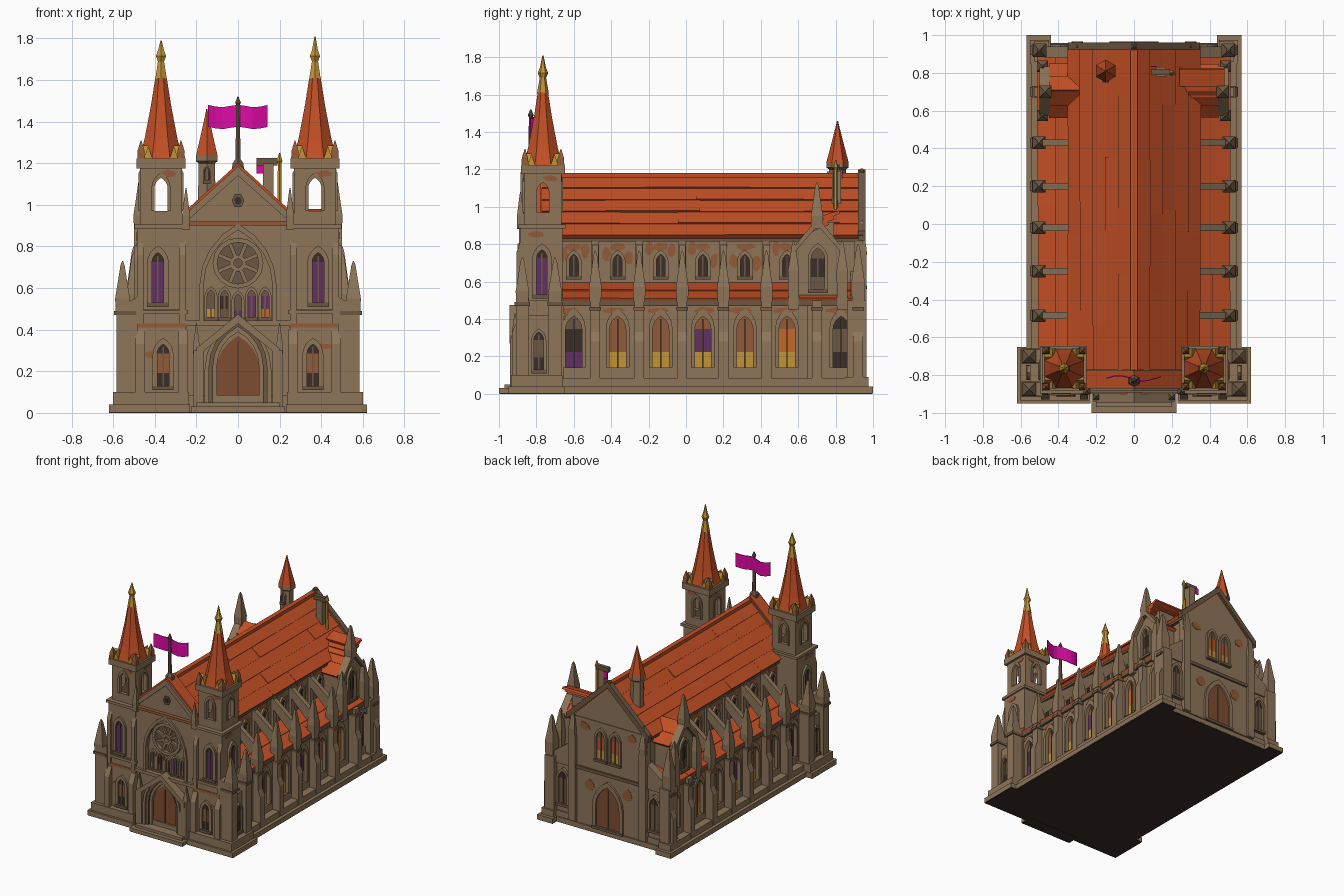
import bpy, bmesh, math, random

if "Cube" in bpy.data.objects:
    bpy.data.objects.remove(bpy.data.objects["Cube"])
random.seed(4)

def mat(name, r, g, b):
    m = bpy.data.materials.new(name)
    m.diffuse_color = [((c / 255 + .055) / 1.055) ** 2.4 for c in (r, g, b)] + [1]
    m.use_nodes = True
    m.node_tree.nodes["Principled BSDF"].inputs["Base Color"].default_value = m.diffuse_color
    return m

STONE = mat("stone", 142, 117, 89)
TRIM = mat("dark_stone", 108, 86, 66)
RUST = mat("rusty_stone", 146, 90, 56)
ROOF = mat("roof_tile", 194, 79, 37)
DOOR = mat("door_wood", 126, 76, 48)
GOLD = mat("gold", 196, 148, 54)
DARK = mat("dark_shadow", 58, 45, 40)
PURPLE = mat("purple_glass", 98, 48, 100)
ORANGE = mat("orange_glass", 196, 104, 42)
FLAG = mat("magenta_cloth", 222, 10, 165)

def mesh(name, verts, faces, mats, idx=None):
    bm = bmesh.new()
    vs = [bm.verts.new(v) for v in verts]
    for i, f in enumerate(faces):
        bm.faces.new([vs[j] for j in f]).material_index = idx[i] if idx else 0
    bmesh.ops.recalc_face_normals(bm, faces=bm.faces)
    me = bpy.data.meshes.new(name)
    bm.to_mesh(me)
    bm.free()
    for m in mats:
        me.materials.append(m)
    ob = bpy.data.objects.new(name, me)
    bpy.context.collection.objects.link(ob)
    return ob

def pt(f, u, d, z):
    # F front, B back, R right, L left: u runs along the wall, d points outward
    return {'F': (u, -d, z), 'B': (u, d, z), 'R': (d, u, z), 'L': (-d, u, z)}[f]

def prism(name, f, prof, d0, d1, m):
    n = len(prof)
    v = [pt(f, u, d, z) for d in (d0, d1) for u, z in prof]
    fs = [list(range(n)), list(range(n, 2 * n))]
    fs += [(i, (i + 1) % n, n + (i + 1) % n, n + i) for i in range(n)]
    return mesh(name, v, fs, [m])

def box(name, x0, x1, y0, y1, z0, z1, m):
    return prism(name, 'B', [(x0, z0), (x1, z0), (x1, z1), (x0, z1)], y0, y1, m)

def lathe(name, x, y, prof, n, m, turn=.5):
    # stacked rings of n sides through (radius, z) pairs
    v = [(x + r * math.cos(2 * math.pi * (i + turn) / n), y + r * math.sin(2 * math.pi * (i + turn) / n), z)
         for r, z in prof for i in range(n)]
    fs = [list(range(n)), list(range(len(v) - n, len(v)))]
    for k in range(len(prof) - 1):
        fs += [(k * n + i, k * n + (i + 1) % n, k * n + n + (i + 1) % n, k * n + n + i) for i in range(n)]
    return mesh(name, v, fs, [m])

def arch(u, z0, w, h, k=4):
    sp = z0 + h - 1.6 * w
    a = [(w - 2 * w * math.cos(math.pi / 3 * i / k), sp + 1.848 * w * math.sin(math.pi / 3 * i / k)) for i in range(k + 1)]
    left = [(-w, z0)] + a
    return [(u + x, z) for x, z in left + [(-x, z) for x, z in left[-2::-1]]]

def ring(name, f, outer, inner, d0, d1, m):
    n = len(outer)
    v = [pt(f, u, d, z) for d in (d0, d1) for p in (outer, inner) for u, z in p]
    fs = [(0, n, 3 * n, 2 * n), (n - 1, 2 * n - 1, 4 * n - 1, 3 * n - 1)]
    for i in range(n - 1):
        for a, b in ((0, n), (2 * n, 3 * n), (0, 2 * n), (n, 3 * n)):
            fs.append((a + i, a + i + 1, b + i + 1, b + i))
    return mesh(name, v, fs, [m])

def pierced_wall(name, f, u, d0, d1, W, zb, zt, z0, w, h, m):
    # rectangular wall panel with a pointed opening
    inner = arch(u, z0, w, h)
    outer = [(u + math.copysign(W, x - u), z) for x, z in inner]
    outer[4:7] = [(u - W, zt), (u, zt), (u + W, zt)]
    ring(name, f, outer, inner, d0, d1, m)
    prism(name + "_sill", f, [(u - W, zb), (u + W, zb), (u + W, z0), (u - W, z0)], d0, d1, m)

def glass(name, f, u, d, z0, w, h, mats):
    # pane coloured in three height zones
    a = arch(u, z0, w, h)
    zs = a[1][1]
    zm = z0 + (zs - z0) * .4
    v = [pt(f, x, d, z) for x, z in [(u - w, z0), (u + w, z0), (u - w, zm), (u + w, zm)] + a[1:-1]]
    mesh(name, v, [(0, 1, 3, 2), (2, 3, len(v) - 1, 4), list(range(4, len(v)))], mats, [0, 1, 2])

def window(name, f, u, d, z0, w, h, mats, t=.018):
    glass(name + "_glass", f, u, d + .003, z0, w, h, mats)
    ring(name + "_frame", f, arch(u, z0, w + t, h + 1.4 * t), arch(u, z0, w, h), d - .005, d + .016, STONE)
    prism(name + "_sill", f, [(u - w - t, z0 - .02), (u + w + t, z0 - .02), (u + w + t, z0), (u - w - t, z0)], d - .005, d + .022, TRIM)
    prism(name + "_mullion", f, [(u - .004, z0), (u + .004, z0), (u + .004, z0 + h * .93), (u - .004, z0 + h * .93)], d, d + .01, TRIM)

def pinnacle(x, y, z0, zs, zt, w):
    r = w * .7071
    lathe("pinnacle", x, y, [(r, z0), (r * 1.08, zs), (r * .72, zs + (zt - zs) * .4), (r * .3, zt - .02), (.003, zt)], 4, STONE)

def patch(f, u, d, z, w, h, m):
    # thin irregular weathering plate
    p = [(u + w * random.uniform(.6, 1) * math.cos(a), z + h * random.uniform(.6, 1) * math.sin(a)) for a in [i * math.pi / 3.5 for i in range(7)]]
    prism("weathered_patch", f, p, d - .002, d + .003, m)

def tiles(name, f, a, b, d0, d1, n):
    # overlapping courses of slabs from eave point a to ridge point b
    du, dz = b[0] - a[0], b[1] - a[1]
    L = math.hypot(du, dz)
    nu, nz = (-dz / L, du / L) if du > 0 else (dz / L, -du / L)
    def P(t, o):
        return (a[0] + du * t + nu * o, a[1] + dz * t + nz * o)
    for i in range(n):
        t0, t1, d = i / n - .02, min(1, (i + 1) / n + .03), d0
        while d < d1 - .001:
            e = d + random.uniform(.25, .6)
            e = d1 if e > d1 - .12 else e
            k = random.uniform(.012, .02)
            prism(name, f, [P(t0, -.012), P(t1, -.012), P(t1, .006), P(t0, k)], d, e, ROOF)
            d = e

# plinth and front steps, with dark undersides
for x, y0, y1, z in ((.57, -.9, .95, .04), (.545, -.9, .94, .085), (.225, -1, -.9, .03), (.2, -.97, -.9, .05)):
    box("plinth", -x, x, y0, y1, .004, z, STONE)
    box("plinth_underside", -x + .002, x - .002, y0 + .002, y1 - .002, 0, .004, DARK)
for s in (1, -1):
    for x0, x1, y0, y1, z in ((.23, .62, -.95, -.65, .04), (.235, .6, -.935, -.66, .1), (.44, .57, .85, 1, .04), (.45, .55, .85, .975, .09)):
        box("corner_plinth", *sorted((s * x0, s * x1)), y0, y1, .004, z, STONE)
        box("corner_underside", *sorted((s * x0, s * x1)), y0 + .002, y1 - .002, 0, .004, DARK)

# nave, aisles and main roof
prism("nave", 'B', [(-.31, .05), (.31, .05), (.31, .86), (0, 1.15), (-.31, .86)], -.8, .93, STONE)
box("aisles", -.465, .465, -.7, .93, .05, .5, STONE)
box("ridge_cap", -.018, .018, -.78, .95, 1.15, 1.18, ROOF)
for s in (1, -1):
    tiles("nave_roof", 'B', (s * .335, .845), (0, 1.162), -.79, .945, 5)
    prism("aisle_roof_core", 'B', [(s * .3, .49), (s * .49, .49), (s * .3, .575)], -.68, .93, TRIM)
    tiles("aisle_roof", 'B', (s * .5, .5), (s * .31, .59), -.66, .9, 2)
    box("nave_cornice", *sorted((s * .3, s * .335)), -.66, .94, .815, .85, TRIM)
    box("aisle_cornice", *sorted((s * .46, s * .505)), -.66, .94, .47, .5, TRIM)

# side bays: windows, buttresses and flying buttresses
bays = [-.6, -.365, -.135, .09, .315, .54, .83]
for f, s in (('R', 1), ('L', -1)):
    for i, y in enumerate(bays):
        pane = {0: (PURPLE, DARK, TRIM), 3: (GOLD, PURPLE, RUST), 5: (GOLD, ORANGE, RUST), 6: (DARK, TRIM, DARK)}.get(i, (GOLD, RUST, RUST))
        pierced_wall("aisle_bay", f, y, .46, .487, .113, .08, .47, .14, .043, .275, STONE)
        glass("aisle_glass", f, y, .469, .14, .043, .275, pane)
        ring("aisle_arch", f, arch(y, .14, .062, .315), arch(y, .14, .043, .275), .48, .497, STONE)
        prism("aisle_mullion", f, [(y - .004, .14), (y + .004, .14), (y + .004, .4), (y - .004, .4)], .465, .478, TRIM)
        patch(f, y + random.uniform(-.03, .03), .487, .445, .07, .02, RUST)
        if i < 6:
            window("clerestory_window", f, y, .31, .63, .024, .115, (DARK, DARK, DARK))
            for k in (-1, 1):
                patch(f, y + k * .06, .31, random.uniform(.7, .78), .03, .05, RUST)
            patch(f, y, .31, .785, .06, .025, RUST)
    for y in (-.485, -.25, -.02, .2, .43, .7, .92):
        prism("buttress", 'F', [(s * .45, .05), (s * .55, .05), (s * .55, .28), (s * .53, .33), (s * .53, .5), (s * .45, .5)], -y - .026, -y + .026, STONE)
        box("buttress_band", *sorted((s * .45, s * .54)), y - .031, y + .031, .445, .465, RUST if y in (-.25, .43) else TRIM)
        if y < .6:
            pinnacle(s * .503, y, .49, .57, .765, .062)
            prism("flying_buttress", 'F', [(s * .52, .55), (s * .52, .65), (s * .3, .82), (s * .3, .75), (s * .45, .6)], -y - .018, -y + .018, STONE)
            box("clerestory_pier", *sorted((s * .3, s * .33)), y - .02, y + .02, .56, .83, STONE)
    # transept with cross gable
    prism("transept", f, [(.59, .45), (.82, .45), (.82, .77), (.705, .9), (.59, .77)], .2, .47, STONE)
    window("transept_window", f, .705, .47, .56, .036, .22, (TRIM, DARK, TRIM))
    for e in (.575, .835):
        tiles("transept_roof", f, (e, .77), (.705, .91), .18, .45, 2)
        prism("transept_coping", f, [(e, .75), (e, .785), (.705, .94), (.705, .9)], .445, .5, STONE)
        pinnacle(s * .485, e, .45, .66, .82, .055)
    pinnacle(s * .47, .7, .88, .95, 1.13, .06)
    pinnacle(s * .5, .92, .49, .6, .8, .066)
    box("corner_pier", *sorted((s * .45, s * .53)), .86, .965, .05, .5, STONE)

# loose raised slabs on the right transept
for i in range(3):
    tiles("loose_tiles", 'R', (.675 + .03 * i, .88 + .03 * i), (.76 + .03 * i, .915 + .03 * i), .2 + .02 * i, .48, 1)
box("loose_tile_support", .28, .42, .72, .79, .8, .92, STONE)

# back facade
box("back_wall", -.33, .33, .9, .945, .05, .86, STONE)
prism("back_gable", 'B', [(-.33, .85), (.33, .85), (0, 1.17)], .9, .94, STONE)
for s in (1, -1):
    prism("back_coping", 'B', [(s * .35, .82), (s * .35, .87), (0, 1.2), (0, 1.15)], .92, .96, TRIM)
    prism("back_shoulder", 'B', [(s * .3, .45), (s * .48, .45), (s * .48, .53), (s * .3, .66)], .88, .94, STONE)
    prism("back_buttress", 'B', [(s * .27, .05), (s * .33, .05), (s * .33, .72), (s * .27, .72)], .93, .965, STONE)
    pinnacle(s * .3, .94, .7, .76, .93, .05)
    window("back_aisle_window", 'B', s * .39, .935, .15, .036, .25, (TRIM, TRIM, DARK))
    window("back_lancet", 'B', s * .06, .945, .58, .034, .22, (GOLD, ROOF, TRIM))
    patch('B', s * .16, .945, .36, .05, .05, RUST)
    patch('B', s * .2, .945, .8, .05, .04, RUST)
box("back_band", -.33, .33, .94, .957, .46, .485, TRIM)
window("back_door", 'B', 0, .945, .06, .1, .32, (DOOR, DOOR, DOOR), .03)
lathe("back_finial", 0, .94, [(.02, 1.15), (.02, 1.19), (.004, 1.205)], 6, TRIM)

# small ridge turret, and its broken twin with a torn banner
lathe("turret_shaft", -.15, .81, [(.05, .98), (.045, 1.2), (.06, 1.21), (.06, 1.235)], 6, STONE)
lathe("turret_roof", -.15, .81, [(.06, 1.235), (.035, 1.33), (.012, 1.42), (.003, 1.46)], 6, ROOF)
window("turret_window", 'F', -.15, -.77, 1.12, .012, .06, (DARK,) * 3, .006)
box("broken_turret", .12, .17, .78, .83, 1.0, 1.2, STONE)
box("broken_beam", .09, .19, .79, .82, 1.19, 1.225, TRIM)
box("torn_banner", .09, .12, .83, .836, 1.15, 1.2, FLAG)
lathe("gilded_post", .2, .8, [(.012, .95), (.01, 1.2), (.016, 1.21), (.003, 1.25)], 6, GOLD)

# front facade centre: rose window, gallery and gable
box("front_wall", -.26, .26, -.845, -.68, .05, .92, STONE)
pierced_wall("rose_wall", 'F', 0, .84, .88, .26, .05, .9, .44, .17, .45, STONE)
ring("rose_arch", 'F', arch(0, .44, .185, .47), arch(0, .44, .165, .44), .87, .893, STONE)
circle = lambda r, n=16: [(r * math.cos(2 * math.pi * i / n), .72 + r * math.sin(2 * math.pi * i / n)) for i in range(n + 1)]
ring("rose_rim", 'F', circle(.122), circle(.1), .84, .875, STONE)
ring("rose_hub", 'F', circle(.04), circle(.02), .84, .872, STONE)
prism("rose_glass", 'F', circle(.1)[:-1], .84, .848, TRIM)
for i in range(8):
    c, s = math.cos(math.pi * (i + .5) / 4), math.sin(math.pi * (i + .5) / 4)
    prism("rose_spoke", 'F', [(r * c - o * s, .72 + r * s + o * c) for r, o in ((.03, -.009), (.11, -.009), (.11, .009), (.03, .009))], .84, .867, STONE)
for i, x in enumerate((-.13, -.065, 0, .065, .13)):
    pane = ((GOLD, TRIM, TRIM), (TRIM, DARK, TRIM), (PURPLE, TRIM, TRIM), (PURPLE, PURPLE, TRIM), (ORANGE, PURPLE, TRIM))[i]
    window("gallery_window", 'F', x, .845, .46, .018, .13 - .02 * (i == 2), pane, .013)
box("gallery_ledge", -.25, .25, -.9, -.84, .42, .445, STONE)
prism("front_gable", 'F', [(-.26, .9), (.26, .9), (.26, .93), (0, 1.17), (-.26, .93)], .78, .865, STONE)
box("front_band", -.26, .26, -.893, -.84, .9, .92, RUST)
for k, (r, m) in enumerate(((.03, TRIM), (.018, DARK))):
    prism("gable_eye", 'F', [(r * math.cos(a * math.pi / 3), 1.02 + 1.2 * r * math.sin(a * math.pi / 3)) for a in range(6)], .86, .873 + .004 * k, m)
for s in (1, -1):
    prism("front_coping", 'F', [(s * .27, .9), (s * .27, .94), (0, 1.185), (0, 1.14)], .77, .885, STONE)
    prism("front_gable_roof", 'F', [(s * .27, .939), (s * .27, .955), (0, 1.2), (0, 1.184)], .775, .87, ROOF)
    pinnacle(s * .25, -.885, .88, .95, 1.08, .035)

# entrance portal
for w, d, m in ((.16, .935, STONE), (.14, .92, TRIM), (.12, .905, STONE)):
    ring("portal_arch", 'F', arch(0, .05, w, .215 + 1.25 * w), arch(0, .05, w - .02, .19 + 1.25 * w), .84, d, m)
glass("portal_door", 'F', 0, .887, .05, .105, .32, (DOOR,) * 3)
box("door_gap", -.003, .003, -.891, -.885, .05, .34, DARK)
for s in (1, -1):
    prism("portal_gable", 'F', [(s * .2, .27), (s * .2, .31), (0, .475), (0, .43)], .87, .945, STONE)
    box("portal_pier", *sorted((s * .165, s * .215)), -.94, -.85, .03, .3, STONE)
    pinnacle(s * .2, -.915, .28, .32, .43, .03)

# towers
CX, CY = .37, -.765
for f, s in (('R', 1), ('L', -1)):
    x = s * CX
    box("tower_base", *sorted((s * .25, s * .5)), -.895, -.655, .05, .5, STONE)
    box("tower_middle", *sorted((s * .255, s * .485)), -.885, -.66, .5, .9, STONE)
    for z, o, m in ((.475, .01, STONE), (.41, .006, RUST), (.885, .005, STONE)):
        box("tower_band", *sorted((s * (.25 - o), s * (.492 + o))), -.893 - o, -.65 + o, z, z + .02, m)
    # open belfry from four pierced walls
    for g, u, c in (('F', x, -CY), ('B', x, CY), (f, CY, CX), ({'R': 'L', 'L': 'R'}[f], CY, -CX)):
        pierced_wall("belfry_wall", g, u, c + .075, c + .1, .1, .9, 1.18, .97, .032, .16, STONE)
        ring("belfry_arch", g, arch(u, .97, .046, .185), arch(u, .97, .032, .16), c + .09, c + .108, STONE)
        patch(g, u + .04, c + .1, 1.15, .05, .02, RUST)
        for k in (-1, 1):
            prism("gold_dormer", g, [(u + k * .062 - .02, 1.222), (u + k * .062 + .02, 1.222), (u + k * .062, 1.285)], c + .06, c + .105, GOLD)
    box("tower_cornice", x - .118, x + .118, CY - .118, CY + .118, 1.175, 1.222, STONE)
    lathe("spire", x, CY, [(.112, 1.222), (.085, 1.32), (.052, 1.48), (.03, 1.61)], 8, ROOF)
    lathe("spire_finial", x, CY, [(.032, 1.605), (.017, 1.69), (.028, 1.715), (.016, 1.745), (.003, 1.81 if s > 0 else 1.79)], 6, GOLD)
    for a in (-1, 1):
        for b in (-1, 1):
            lathe("spire_corner", x + a * .096, CY + b * .096, [(.026, 1.222), (.024, 1.26), (.002, 1.31)], 4, RUST)
    # tower windows
    window("tower_window", 'F', s * .385, .885, .53, .028, .24, (PURPLE, PURPLE, DARK), .024)
    window("tower_side_window", f, -.77, .485, .53, .028, .24, (PURPLE, PURPLE, DARK), .024)
    window("tower_low_window", 'F', s * .36, .895, .13, .028, .2, (DARK, RUST, DARK), .022)
    patch(f, -.8, .485, .85, .06, .025, RUST)
    patch('F', s * .4, .895, .3 + .02 * s, .07, .02, RUST)
    # corner buttresses with pinnacles
    for u in (.265, .47):
        prism("tower_buttress", 'R', [(-.93, .05), (-.93, .33), (-.9, .4), (-.88, .4), (-.88, .05)], s * u - .022, s * u + .022, STONE)
        prism("tower_upper_buttress", 'R', [(-.905, .43), (-.905, .76), (-.88, .83), (-.88, .43)], s * u - .016, s * u + .016, STONE)
    for y in (-.875, -.7):
        prism("side_buttress", 'F', [(s * .48, .05), (s * .585, .05), (s * .585, .5), (s * .48, .56)], -y - .035, -y + .035, STONE)
        box("side_buttress_band", *sorted((s * .49, s * .595)), y - .041, y + .041, .47, .49, TRIM)
        pinnacle(s * .555, y, .48, .55, .73, .066)
    box("side_wall", *sorted((s * .48, s * .55)), -.88, -.69, .05, .42, STONE)
    window("side_low_window", f, -.787, .55, .13, .026, .2, (DARK, TRIM, DARK), .014)

# flag and pole
lathe("flag_pole", 0, -.83, [(.035, 1.16), (.03, 1.2), (.014, 1.22), (.01, 1.48), (.016, 1.49), (.003, 1.52)], 6, TRIM)
wave = [(-.145 + .036 * i, -.82 + .014 * math.sin(.87 * i)) for i in range(9)]
loop = wave + [(x, y + .006) for x, y in wave]
v = [(x, y, z + .006 * math.cos(x * 40)) for z in (1.37, 1.475) for x, y in loop]
fs = [(a + i, a + i + 1, b + i + 1, b + i) for a, b in ((0, 18), (9, 27), (0, 9), (18, 27)) for i in range(8)]
mesh("flag", v, fs + [(0, 9, 27, 18), (8, 17, 35, 26)], [FLAG])
